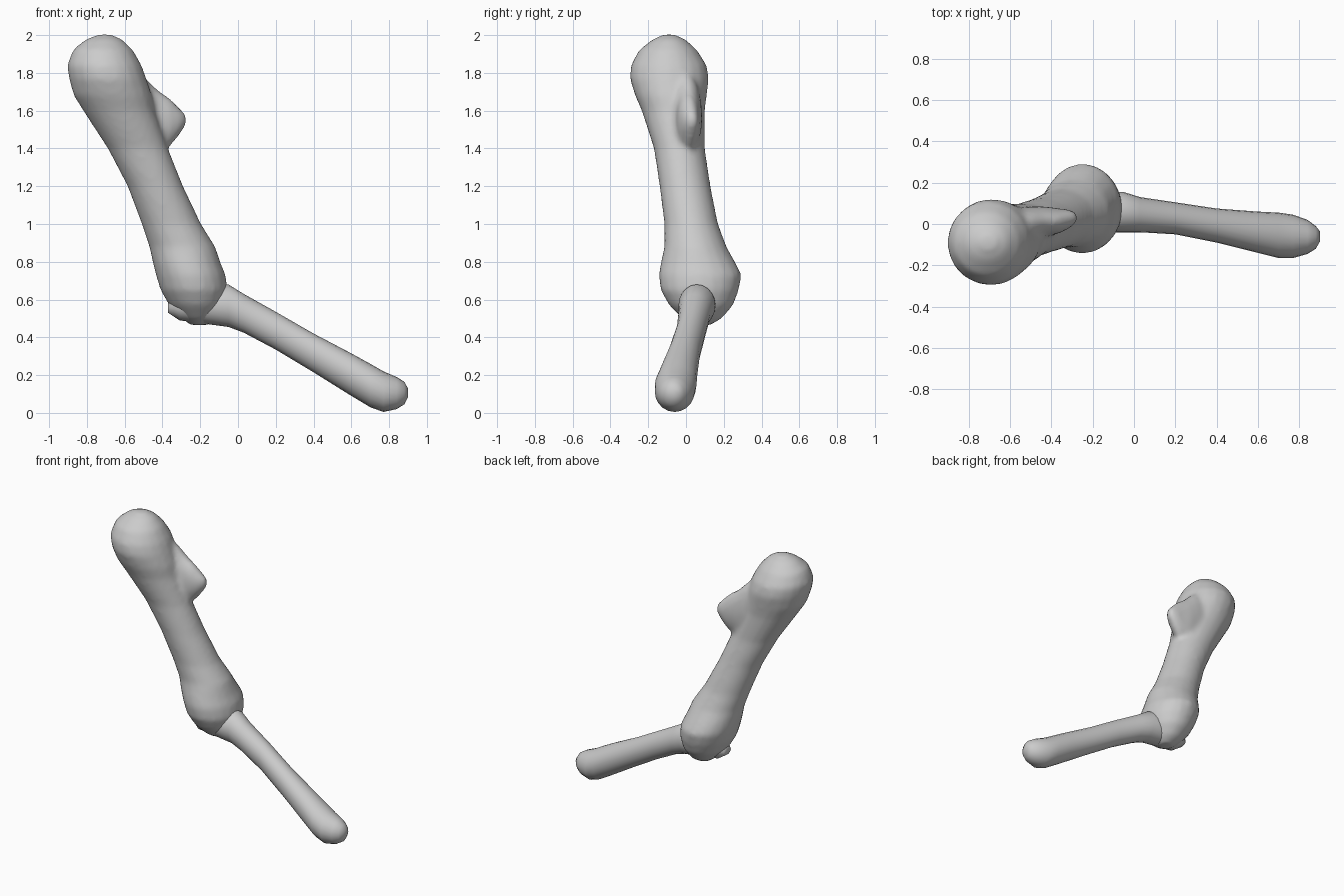
import bpy, bmesh
from math import cos, sin, pi

SIDES = 20


def loft(bm, axis, sections):
    """Skin elliptical rings. Each section: position on axis, min/max of u, min/max of v."""
    rings = []
    for p, u0, u1, v0, v1 in sections:
        ring = []
        for i in range(SIDES):
            a = 2 * pi * i / SIDES
            u = (u0 + u1) / 2 + (u1 - u0) / 2 * cos(a)
            v = (v0 + v1) / 2 + (v1 - v0) / 2 * sin(a)
            ring.append(bm.verts.new((u, v, p) if axis == 'z' else (p, u, v)))
        rings.append(ring)
    faces = []
    for a, b in zip(rings, rings[1:]):
        for i in range(SIDES):
            j = (i + 1) % SIDES
            faces.append(bm.faces.new((a[i], a[j], b[j], b[i])))
    faces.append(bm.faces.new(rings[0][::-1]))
    faces.append(bm.faces.new(rings[-1]))
    bmesh.ops.recalc_face_normals(bm, faces=faces)


def make_object(name, bm):
    mesh = bpy.data.meshes.new(name)
    bm.to_mesh(mesh)
    bm.free()
    ob = bpy.data.objects.new(name, mesh)
    bpy.context.collection.objects.link(ob)
    for p in mesh.polygons:
        p.use_smooth = True
    return ob


# Upper limb: rounded head, tapering shaft and swollen joint (z, x range, y range)
bm = bmesh.new()
loft(bm, 'z', [
    (0.465, -0.25, -0.16, 0.04, 0.13),
    (0.50, -0.30, -0.12, -0.02, 0.19),
    (0.57, -0.365, -0.075, -0.09, 0.25),
    (0.65, -0.41, -0.055, -0.135, 0.28),
    (0.73, -0.435, -0.065, -0.145, 0.295),
    (0.79, -0.45, -0.09, -0.135, 0.265),
    (0.88, -0.47, -0.12, -0.115, 0.215),
    (1.00, -0.51, -0.195, -0.115, 0.17),
    (1.20, -0.585, -0.29, -0.14, 0.13),
    (1.40, -0.69, -0.37, -0.17, 0.10),
    (1.60, -0.82, -0.44, -0.235, 0.10),
    (1.68, -0.87, -0.455, -0.27, 0.11),
    (1.77, -0.895, -0.485, -0.298, 0.122),
    (1.84, -0.905, -0.51, -0.292, 0.11),
    (1.92, -0.875, -0.555, -0.25, 0.06),
    (1.975, -0.81, -0.61, -0.18, 0.0),
    (2.003, -0.74, -0.67, -0.12, -0.06),
])
# Side knob below the head (x, y range, z range)
loft(bm, 'x', [
    (-0.60, -0.09, 0.08, 1.36, 1.84),
    (-0.50, -0.08, 0.085, 1.37, 1.785),
    (-0.43, -0.06, 0.085, 1.38, 1.715),
    (-0.36, -0.045, 0.075, 1.41, 1.665),
    (-0.31, -0.02, 0.07, 1.47, 1.615),
    (-0.272, 0.015, 0.05, 1.53, 1.575),
])
upper = make_object("upper_limb", bm)
rm = upper.modifiers.new("blend", 'REMESH')
rm.mode = 'VOXEL'
rm.voxel_size = 0.018
rm.use_smooth_shade = True
sm = upper.modifiers.new("soften", 'SMOOTH')
sm.factor = 0.5
sm.iterations = 5

# Lower limb: slim shaft running out of the joint to a rounded tip
bm = bmesh.new()
loft(bm, 'x', [
    (-0.37, 0.02, 0.10, 0.53, 0.58),
    (-0.31, -0.03, 0.14, 0.49, 0.64),
    (-0.20, -0.04, 0.16, 0.475, 0.68),
    (-0.05, -0.04, 0.155, 0.455, 0.68),
    (0.03, -0.04, 0.13, 0.425, 0.63),
    (0.20, -0.05, 0.105, 0.335, 0.535),
    (0.40, -0.09, 0.075, 0.215, 0.42),
    (0.60, -0.14, 0.06, 0.09, 0.315),
    (0.70, -0.165, 0.055, 0.03, 0.26),
    (0.77, -0.165, 0.045, 0.005, 0.22),
    (0.84, -0.145, 0.02, 0.02, 0.19),
    (0.88, -0.12, -0.01, 0.045, 0.165),
    (0.90, -0.085, -0.035, 0.085, 0.13),
])
make_object("lower_limb", bm)
